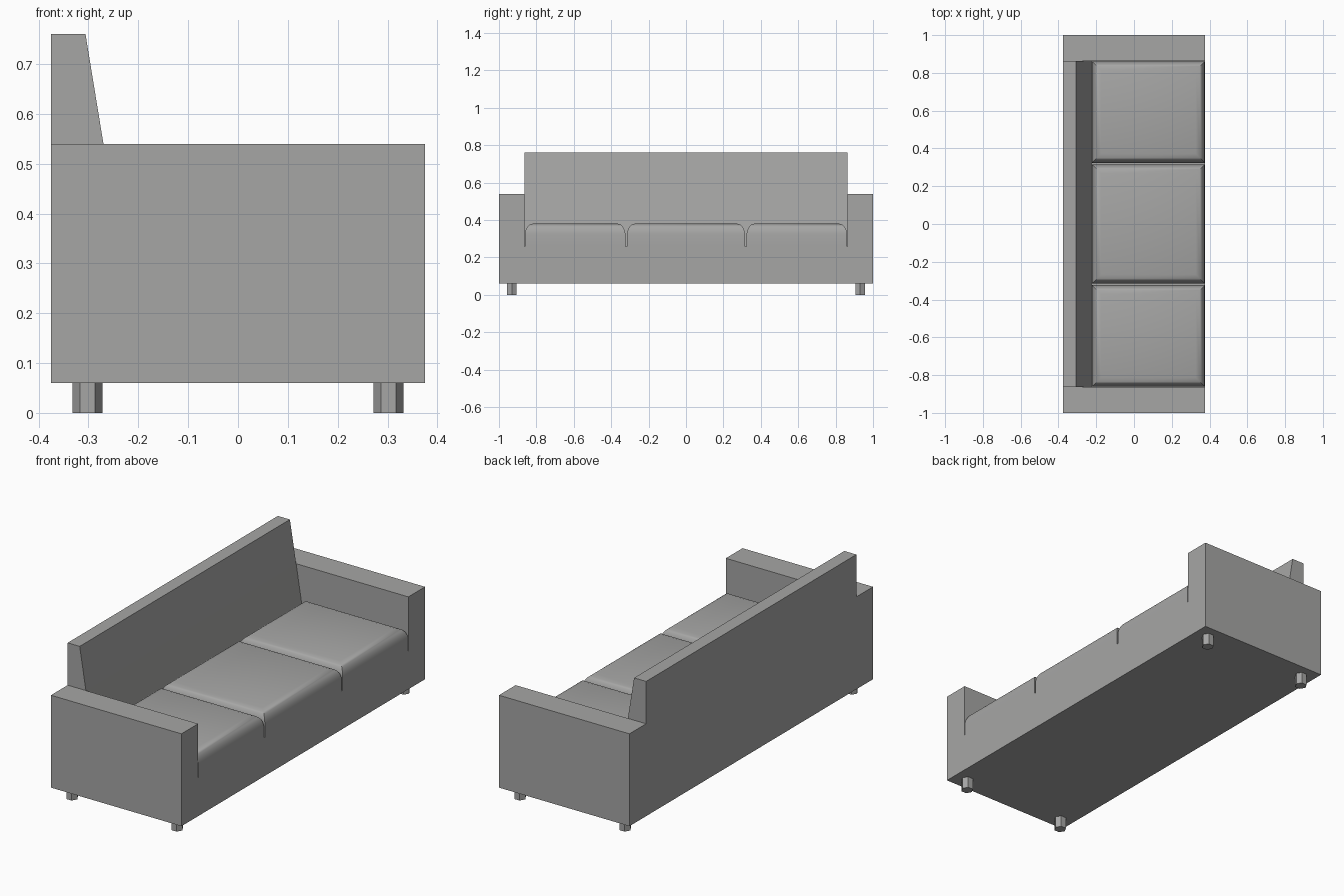
import bpy, bmesh, math

if "Cube" in bpy.data.objects:
    bpy.data.objects.remove(bpy.data.objects["Cube"])

fabric = bpy.data.materials.new("grey fabric")
fabric.diffuse_color = (0.38, 0.38, 0.375, 1)
fabric.use_nodes = True
fabric.node_tree.nodes["Principled BSDF"].inputs["Base Color"].default_value = fabric.diffuse_color


def finish(name, bm):
    bmesh.ops.recalc_face_normals(bm, faces=bm.faces)
    me = bpy.data.meshes.new(name)
    bm.to_mesh(me)
    bm.free()
    me.materials.append(fabric)
    ob = bpy.data.objects.new(name, me)
    bpy.context.scene.collection.objects.link(ob)
    return ob


def loft(name, rings):
    """Skin a stack of equally sized point rings and cap both ends."""
    bm = bmesh.new()
    vs = [[bm.verts.new(p) for p in r] for r in rings]
    n = len(vs[0])
    for a, b in zip(vs, vs[1:]):
        for i in range(n):
            j = (i + 1) % n
            bm.faces.new((a[i], a[j], b[j], b[i]))
    bm.faces.new(vs[0])
    bm.faces.new(vs[-1])
    return finish(name, bm)


def rect(x0, x1, y0, y1, z, inset=0):
    x0, x1, y0, y1 = x0 + inset, x1 - inset, y0 + inset, y1 - inset
    return [(x0, y0, z), (x1, y0, z), (x1, y1, z), (x0, y1, z)]


def box(name, x0, x1, y0, y1, z0, z1):
    return loft(name, [rect(x0, x1, y0, y1, z0), rect(x0, x1, y0, y1, z1)])


D, ARM = 0.375, 0.863

# Seat base between the arms
box("seat_base", -0.25, D, -ARM, ARM, 0.06, 0.26)

# Sloping backrest, extruded across the width
profile = [(-D, 0.06), (-0.25, 0.06), (-0.225, 0.26), (-0.27, 0.54),
           (-0.306, 0.76), (-D, 0.76)]
loft("backrest", [[(x, y, z) for x, z in profile] for y in (-ARM, ARM)])

# Arms
for side, y0, y1 in (("left", -1, -ARM), ("right", ARM, 1)):
    box(side + "_arm", -D, D, y0, y1, 0.06, 0.54)

# Three seat cushions with rounded upper rims
rim = [(0, 0.26), (0, 0.325), (0.003, 0.343), (0.009, 0.358),
       (0.017, 0.369), (0.026, 0.376), (0.048, 0.383)]
spans = (("left", -0.861, -0.324), ("middle", -0.315, 0.315),
         ("right", 0.324, 0.861))
for side, y0, y1 in spans:
    cushion = loft(side + "_cushion",
                   [rect(-0.222, D, y0, y1, z, o) for o, z in rim])
    bpy.ops.object.select_all(action='DESELECT')
    cushion.select_set(True)
    bpy.context.view_layer.objects.active = cushion
    bpy.ops.object.shade_smooth_by_angle(angle=math.radians(30))

# Short six-sided legs
for end, cx in (("back", -0.302), ("front", 0.302)):
    for side, cy in (("left", -0.931), ("right", 0.931)):
        loft(f"{end}_{side}_leg",
             [[(cx + 0.03 * math.cos(k * math.pi / 3),
                cy + 0.03 * math.sin(k * math.pi / 3), z) for k in range(6)]
              for z in (0, 0.06)])
